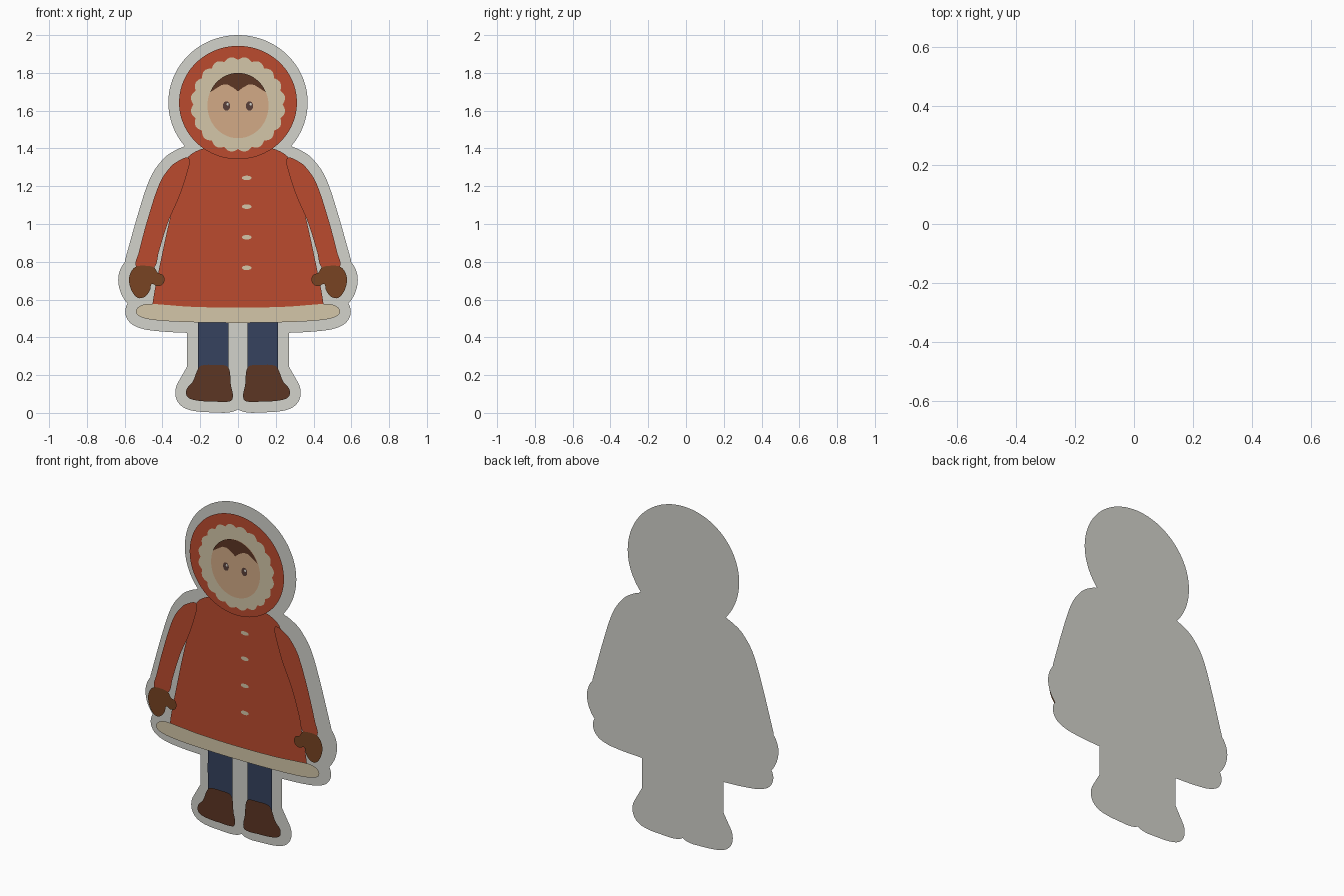
import bpy
import bmesh
import math
from mathutils import Vector
from mathutils.geometry import convex_hull_2d

cube = bpy.data.objects.get("Cube")
if cube:
    bpy.data.objects.remove(cube, do_unlink=True)


def material(name, rgb):
    """Flat material from an sRGB colour, stored as linear."""
    lin = [((c / 255 + 0.055) / 1.055) ** 2.4 for c in rgb] + [1]
    m = bpy.data.materials.new(name)
    m.use_nodes = True
    m.diffuse_color = lin
    bsdf = m.node_tree.nodes["Principled BSDF"]
    bsdf.inputs["Base Color"].default_value = lin
    bsdf.inputs["Roughness"].default_value = 0.9
    return m


PAPER = material("grey_paper", (210, 210, 203))
RED = material("red_cloth", (187, 75, 47))
CREAM = material("cream_fur", (212, 198, 168))
SKIN = material("skin", (210, 170, 134))
HAIR = material("dark_brown", (92, 54, 36))
MITTEN = material("mitten_brown", (120, 68, 34))
DENIM = material("navy_cloth", (54, 66, 94))
EYE = material("eye_brown", (88, 62, 56))

BORDER = 0.057


def sheet(name, pts, y, mat):
    """One flat paper shape in the xz plane, facing the front."""
    bm = bmesh.new()
    face = bm.faces.new([bm.verts.new((p[0], y, p[1])) for p in pts])
    face.normal_update()
    if face.normal.y > 0:
        face.normal_flip()
    bmesh.ops.triangulate(bm, faces=bm.faces[:])
    me = bpy.data.meshes.new(name)
    bm.to_mesh(me)
    bm.free()
    me.materials.append(mat)
    ob = bpy.data.objects.new(name, me)
    bpy.context.collection.objects.link(ob)
    return ob


def smooth(pts, steps=8):
    """Closed rounded curve through the points."""
    p = [Vector(q) for q in pts]
    n = len(p)
    tangent = [(p[(i + 1) % n] - p[i - 1]).normalized() for i in range(n)]
    out = []
    for i in range(n):
        a, b = p[i], p[(i + 1) % n]
        ta, tb = tangent[i], tangent[(i + 1) % n]
        d = (b - a).length
        for k in range(steps):
            t = k / steps
            h = t * t * (3 - 2 * t)
            out.append(a * (1 - h) + b * h + ta * d * t * (1 - t) ** 2
                       - tb * d * t * t * (1 - t))
    return out


def ellipse(cx, cz, rx, rz, n=64):
    return [(cx + rx * math.cos(math.tau * i / n), cz + rz * math.sin(math.tau * i / n))
            for i in range(n)]


def flip(pts):
    return [(-p[0], p[1]) for p in pts]


def both(half):
    """Close a left-to-centre half outline with its mirror image."""
    return half + [q for q in flip(half)[::-1] if abs(q[0]) > 1e-4]


def backing(name, pts, y):
    """Rounded border sheet around a shape."""
    cloud = [Vector(q) for p in pts for q in ellipse(p[0], p[1], BORDER, BORDER, 32)]
    sheet(name + "_backing", [cloud[i] for i in convex_hull_2d(cloud)], y, PAPER)


def part(name, pts, y, mat, back_y=None):
    sheet(name, pts, y, mat)
    if back_y is not None:
        backing(name, pts, back_y)


def pair(name, pts, y, mat, back_y=None):
    part("right_" + name, pts, y, mat, back_y)
    part("left_" + name, flip(pts), y, mat, back_y)


# Legs and boots
pair("leg", [(-0.21, 0.57), (-0.213, 0.38), (-0.212, 0.16), (-0.05, 0.16),
             (-0.05, 0.57)], 0.018, DENIM, 0.030)
pair("boot", smooth([(-0.215, 0.225), (-0.195, 0.25), (-0.12, 0.254), (-0.06, 0.248),
                     (-0.044, 0.22), (-0.038, 0.15), (-0.027, 0.09), (-0.04, 0.062),
                     (-0.13, 0.06), (-0.22, 0.066), (-0.268, 0.085), (-0.272, 0.125),
                     (-0.24, 0.165)]), 0.011, HAIR, 0.032)

# Coat body
coat = smooth(both([(0, 1.41), (-0.17, 1.402), (-0.25, 1.368), (-0.285, 1.32),
                    (-0.315, 1.2), (-0.36, 1.03), (-0.41, 0.8), (-0.452, 0.58),
                    (-0.445, 0.535), (-0.4, 0.52), (0, 0.52)]))
part("coat", coat, 0.004, RED, 0.026)

# Fur hem
hem = smooth(both([(0, 0.557), (-0.25, 0.562), (-0.4, 0.573), (-0.48, 0.577),
                   (-0.525, 0.562), (-0.54, 0.536), (-0.525, 0.513), (-0.46, 0.494),
                   (-0.3, 0.482), (0, 0.477)]))
part("hem", hem, -0.003, CREAM, 0.027)

# Buttons
for i, z in enumerate((1.244, 1.092, 0.93, 0.768)):
    sheet("button_%d" % (i + 1), ellipse(0.046, z, 0.026, 0.012, 24), -0.002, CREAM)

# Arms and mittens
pair("arm", smooth([(-0.268, 1.352), (-0.31, 1.337), (-0.355, 1.305), (-0.413, 1.22),
                    (-0.48, 1.02), (-0.525, 0.85), (-0.54, 0.775), (-0.49, 0.765),
                    (-0.442, 0.772), (-0.42, 0.85), (-0.37, 1.01), (-0.307, 1.155),
                    (-0.265, 1.285), (-0.255, 1.335)]), -0.021, RED, 0.028)
pair("mitten", smooth([(-0.577, 0.70), (-0.567, 0.745), (-0.54, 0.774), (-0.49, 0.779),
                       (-0.445, 0.77), (-0.425, 0.742), (-0.398, 0.73), (-0.389, 0.703),
                       (-0.402, 0.678), (-0.43, 0.672), (-0.456, 0.682), (-0.466, 0.65),
                       (-0.493, 0.615), (-0.53, 0.609), (-0.562, 0.645)]),
     -0.026, MITTEN, 0.031)

# Hood with scalloped fur ruff
part("hood", ellipse(0, 1.643, 0.312, 0.3, 96), -0.011, RED, 0.024)
ruff = []
for i in range(160):
    a = math.tau * i / 160
    r = 0.236 + 0.016 * abs(math.sin(10 * a))
    ruff.append((r * math.cos(a), 1.633 + r * math.sin(a)))
sheet("fur_ruff", ruff, -0.017, CREAM)

# Face and hair
face_z, face_rx, face_rz = 1.627, 0.162, 0.173
sheet("face", ellipse(0, face_z, face_rx, face_rz), -0.023, SKIN)
crown = [(face_rx * math.cos(math.radians(a)), face_z + face_rz * math.sin(math.radians(a)))
         for a in range(24, 157, 6)]
fringe = [(-0.12, 1.715), (-0.085, 1.737), (-0.055, 1.738), (-0.025, 1.722), (0, 1.702)]
sheet("hair", crown + fringe + flip(fringe[:-1])[::-1], -0.027, HAIR)

# Eyes with small highlights
pair("eye", ellipse(-0.061, 1.625, 0.019, 0.025, 28), -0.027, EYE)
for side, x in (("right", -0.061), ("left", 0.061)):
    sheet(side + "_eye_highlight", ellipse(x + 0.006, 1.634, 0.006, 0.008, 16), -0.029, PAPER)
